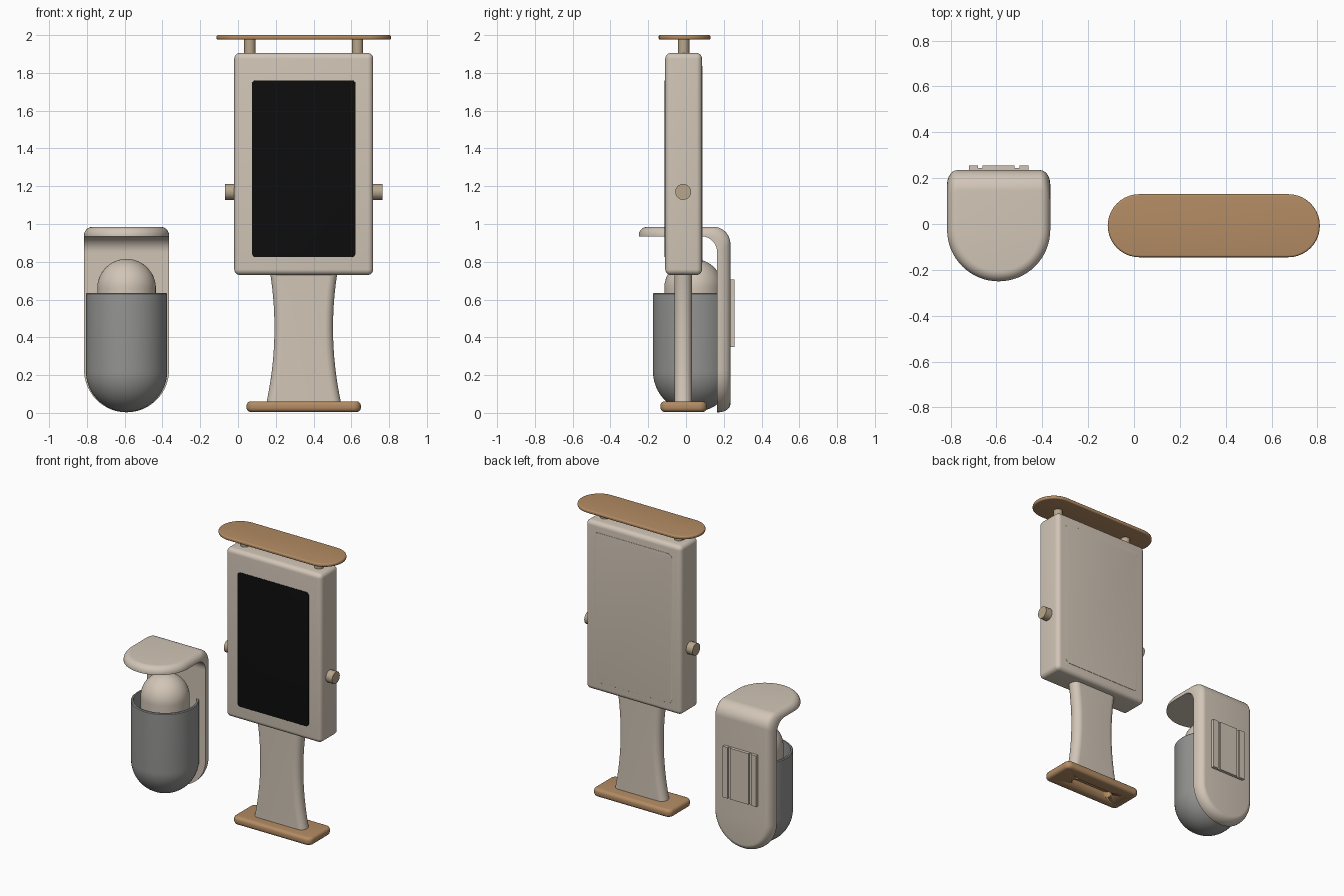
import bpy, bmesh
from math import sin, cos, pi, radians
from mathutils import Vector, Matrix

cube = bpy.data.objects.get("Cube")
if cube:
    bpy.data.objects.remove(cube, do_unlink=True)


def material(name, rgb):
    m = bpy.data.materials.new(name)
    m.use_nodes = True
    m.diffuse_color = (*rgb, 1)
    m.node_tree.nodes["Principled BSDF"].inputs["Base Color"].default_value = (*rgb, 1)
    return m


BEIGE = material("warm beige", (0.64, 0.56, 0.47))
WOOD = material("wood brown", (0.45, 0.26, 0.125))
TAN = material("tan", (0.48, 0.38, 0.26))
GREY = material("grey", (0.30, 0.30, 0.295))
BLACK = material("screen black", (0.004, 0.004, 0.004))


def finish(name, bm, mat, angle=35):
    bmesh.ops.remove_doubles(bm, verts=bm.verts, dist=1e-5)
    bmesh.ops.recalc_face_normals(bm, faces=bm.faces)
    mesh = bpy.data.meshes.new(name)
    bm.to_mesh(mesh)
    bm.free()
    mesh.materials.append(mat)
    ob = bpy.data.objects.new(name, mesh)
    bpy.context.collection.objects.link(ob)
    bpy.ops.object.select_all(action='DESELECT')
    ob.select_set(True)
    bpy.context.view_layer.objects.active = ob
    bpy.ops.object.shade_smooth_by_angle(angle=radians(angle))
    return ob


def loft(rings, closed_ends=True):
    """Skin a stack of equal-length closed rings."""
    bm = bmesh.new()
    rows = [[bm.verts.new(p) for p in ring] for ring in rings]
    n = len(rows[0])
    for a, b in zip(rows, rows[1:]):
        for i in range(n):
            j = (i + 1) % n
            bm.faces.new((a[i], a[j], b[j], b[i]))
    if closed_ends:
        bm.faces.new(rows[0])
        bm.faces.new(rows[-1])
    return bm


def round_rect(hx, hy, r, steps=10):
    pts = []
    for k, (sx, sy) in enumerate(((1, 1), (-1, 1), (-1, -1), (1, -1))):
        for i in range(steps + 1):
            a = pi / 2 * (k + i / steps)
            pts.append((sx * (hx - r) + r * cos(a), sy * (hy - r) + r * sin(a)))
    return pts


def slab(name, centre, size, corner, fillet, mat, upright=False):
    """Rounded rectangle with filleted rims; upright slabs lie in the xz plane."""
    hx, hy, hz = (s / 2 for s in size)
    layers = [(fillet * (1 - sin(a)), -hz + fillet * (1 - cos(a)))
              for a in (pi / 10 * i for i in range(6))]
    layers += [(e, -z) for e, z in reversed(layers)]
    bm = loft([[(x, y, z) for x, y in round_rect(hx - e, hy - e, corner - e)]
               for e, z in layers])
    if upright:
        bm.transform(Matrix.Rotation(pi / 2, 4, 'X'))
    bm.transform(Matrix.Translation(centre))
    return finish(name, bm, mat)


def box(name, lo, hi, bevel, mat):
    lo, hi = Vector(lo), Vector(hi)
    bm = bmesh.new()
    bmesh.ops.create_cube(bm, size=1)
    bm.transform(Matrix.Translation((lo + hi) / 2) @ Matrix.Diagonal((*(hi - lo), 1)))
    if bevel:
        bmesh.ops.bevel(bm, geom=bm.edges[:], offset=bevel, segments=6,
                        profile=0.5, affect='EDGES')
    return finish(name, bm, mat)


def rod(name, centre, radius, length, mat, sideways=False):
    bm = bmesh.new()
    bmesh.ops.create_cone(bm, cap_ends=True, segments=32, radius1=radius,
                          radius2=radius, depth=length)
    if sideways:
        bm.transform(Matrix.Rotation(pi / 2, 4, 'Y'))
    bm.transform(Matrix.Translation(centre))
    return finish(name, bm, mat)


def lathe(name, profile, centre, mat, clip_y=None):
    n = 64
    bm = loft([[(r * cos(2 * pi * i / n), r * sin(2 * pi * i / n), z) for i in range(n)]
               for r, z in profile], closed_ends=False)
    bm.transform(Matrix.Translation(centre))
    if clip_y is not None:
        bmesh.ops.bisect_plane(bm, geom=bm.verts[:] + bm.edges[:] + bm.faces[:],
                               plane_co=(0, clip_y, 0), plane_no=(0, 1, 0), clear_outer=True)
    return finish(name, bm, mat)


# Display stand
CX, CY = 0.348, -0.0125
box("display_housing", (CX - 0.368, -0.11, 0.73), (CX + 0.368, 0.085, 1.905), 0.03, BEIGE)
slab("screen", (CX, -0.11, 1.293), (0.55, 0.935, 0.005), 0.022, 0.001, BLACK, upright=True)
slab("rear_cover", (CX, 0.085, 1.317), (0.6, 1.04, 0.004), 0.03, 0.001, BEIGE, upright=True)
for side, label in ((1, "left"), (-1, "right")):
    rod(label + "_knob", (CX + side * 0.39, -0.015, 1.17), 0.042, 0.055, TAN, sideways=True)
    rod(label + "_roof_post", (CX + side * 0.285, CY, 1.94), 0.03, 0.09, TAN)
slab("roof_board", (CX, -0.0075, 1.988), (0.925, 0.275, 0.024), 0.1375, 0.009, WOOD)

# Waisted neck
levels = [0.055 + 0.685 * i / 20 for i in range(21)]
neck = loft([[(CX + x, -0.015 + y, z) for x, y in
              round_rect(0.155 + 0.27 * (z - 0.45) ** 2, 0.046, 0.044)] for z in levels])
finish("neck", neck, BEIGE)

# Foot with a slot cut in its underside
foot = slab("foot", (CX, -0.0125, 0.033), (0.605, 0.245, 0.056), 0.04, 0.022, WOOD)
cutter = slab("slot_cutter", (CX, -0.0125, 0.01), (0.32, 0.07, 0.07), 0.034, 0.001, WOOD)
cutter.hide_render = True
cut = foot.modifiers.new("slot", 'BOOLEAN')
cut.operation, cut.object = 'DIFFERENCE', cutter
bpy.ops.object.select_all(action='DESELECT')
bpy.context.view_layer.objects.active = foot
foot.select_set(True)
bpy.ops.object.modifier_apply(modifier="slot")
bpy.data.objects.remove(cutter, do_unlink=True)

# Hooded wall bracket: a bent strip with round ends and a filleted outer rim
PX, R, FILLET = -0.59, 0.225, 0.045


def bracket_side(inset, f):
    """Half outline (half width, y, z) at depth fraction f below the outer face."""
    r = R - inset
    thick_z, back_y = 0.985 - 0.05 * f, 0.235 - 0.07 * f
    arcs = [pi / 2 * i / 16 for i in range(17)]
    pts = [(r * sin(a), -0.025 - r * cos(a), thick_z) for a in arcs]
    for a in arcs:
        outer = Vector((r, 0.145 + 0.09 * sin(a), 0.895 + 0.09 * cos(a)))
        inner = Vector((r, 0.08 + 0.085 * sin(a), 0.85 + 0.085 * cos(a)))
        pts.append(outer.lerp(inner, f))
    pts += [(r * sin(a), back_y, 0.228 - r * cos(a)) for a in reversed(arcs)]
    return pts


layers = [(FILLET * (1 - sin(a)), FILLET * (1 - cos(a)) / 0.05)
          for a in (pi / 16 * i for i in range(9))] + [(0, 1)]
bm = bmesh.new()
rows = []
for inset, f in layers:
    half = bracket_side(inset, f)
    rows.append([[bm.verts.new((PX + s * u, y, z)) for u, y, z in half] for s in (1, -1)])
for k in range(len(half) - 1):
    for row in (rows[0], rows[-1]):
        bm.faces.new((row[0][k], row[0][k + 1], row[1][k + 1], row[1][k]))
    for a, b in zip(rows, rows[1:]):
        for s in (0, 1):
            bm.faces.new((a[s][k], a[s][k + 1], b[s][k + 1], b[s][k]))
finish("hooded_bracket", bm, BEIGE)

# Mounting plate with two upright grooves
box("mount_plate", (PX - 0.13, 0.225, 0.35), (PX + 0.13, 0.245, 0.705), 0, BEIGE)
for label, x0, x1 in (("right", -0.13, -0.09), ("middle", -0.07, 0.07), ("left", 0.09, 0.13)):
    box(label + "_mount_strip", (PX + x0, 0.24, 0.35), (PX + x1, 0.256, 0.705), 0, BEIGE)

# Round-bottomed cup, cut flat against the bracket
PY, RO, RI = 0.04, 0.215, 0.2
quarter = [pi / 2 * i / 20 for i in range(21)]
cup = [(RO * sin(a), 0.22 - RO * cos(a)) for a in quarter]
cup += [(RO, 0.63), (RO - 0.005, 0.635), (RI, 0.635)]
cup += [(RI * sin(a), 0.22 - RI * cos(a)) for a in reversed(quarter)]
lathe("cup", cup, (PX, PY, 0), GREY, clip_y=0.17)

# Dome-topped canister inside the cup
dome = [(0, 0.2), (0.155, 0.2)] + [(0.155 * cos(a), 0.66 + 0.155 * sin(a)) for a in quarter]
lathe("domed_canister", dome, (PX, PY, 0), BEIGE)
